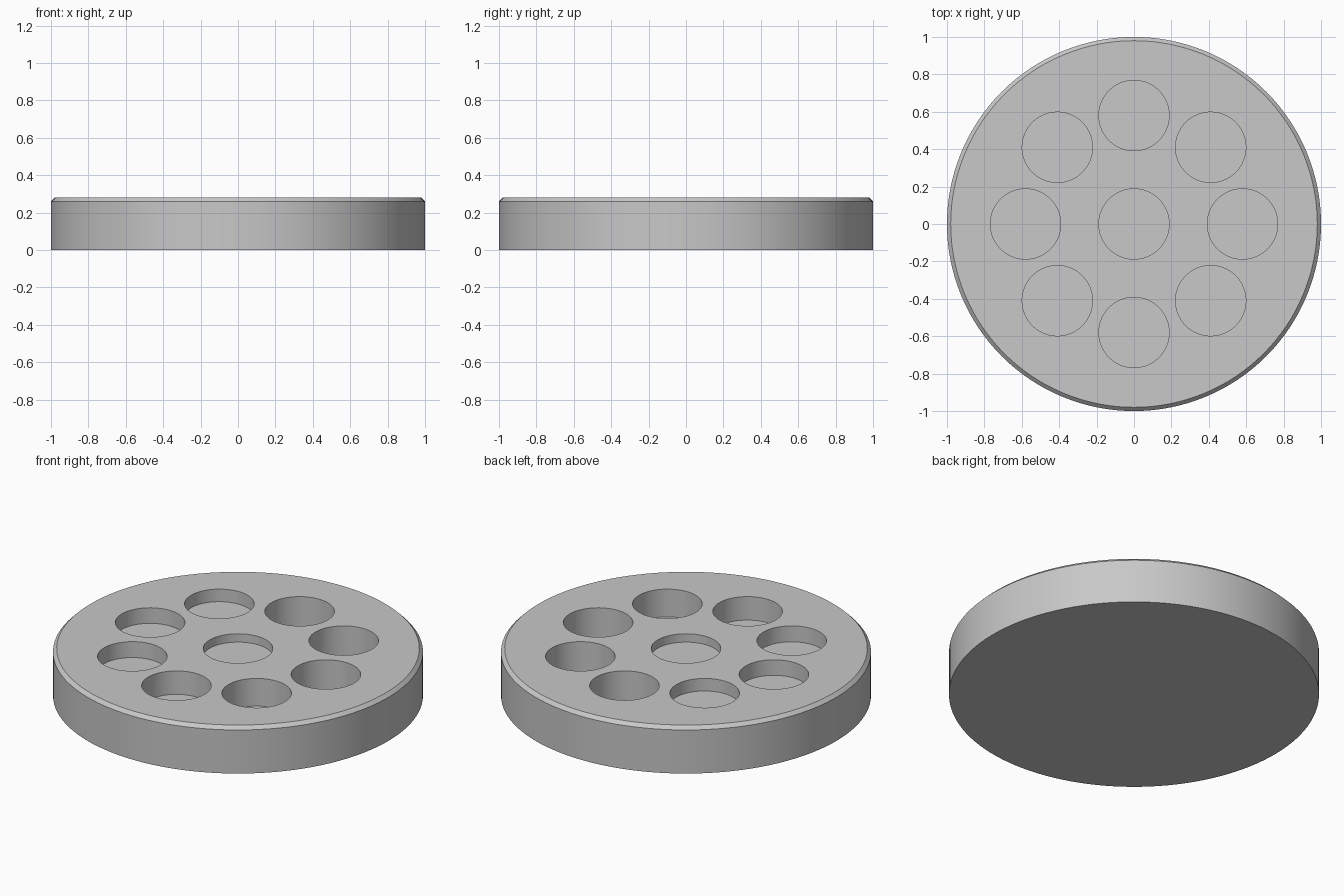
import bpy
import bmesh
from math import cos, sin, radians
from mathutils import Matrix

if "Cube" in bpy.data.objects:
    bpy.data.objects.remove(bpy.data.objects["Cube"])

HEIGHT = 0.28
CHAMFER = 0.02
POCKET_RADIUS = 0.188
RING_RADIUS = 0.58
CENTRE_DEPTH = 0.05
# Ring pocket depths, counter-clockwise from +x in 45 degree steps
RING_DEPTHS = [0.19, 0.21, 0.235, 0.075, 0.093, 0.095, 0.14, 0.165]

grey = bpy.data.materials.new("plain grey")
grey.diffuse_color = (0.58, 0.58, 0.58, 1)
grey.use_nodes = True
grey.node_tree.nodes["Principled BSDF"].inputs["Base Color"].default_value = grey.diffuse_color


def make_object(name, bm):
    mesh = bpy.data.meshes.new(name)
    bm.to_mesh(mesh)
    bm.free()
    mesh.materials.append(grey)
    obj = bpy.data.objects.new(name, mesh)
    bpy.context.collection.objects.link(obj)
    return obj


def add_cylinder(bm, x, y, bottom, top, radius, segments):
    place = Matrix.Translation((x, y, (bottom + top) / 2))
    return bmesh.ops.create_cone(bm, cap_ends=True, segments=segments, radius1=radius,
                                 radius2=radius, depth=top - bottom, matrix=place)


# Round plate with a chamfered upper rim
bm = bmesh.new()
add_cylinder(bm, 0, 0, 0, HEIGHT, 1.0, 128)
rim = [e for e in bm.edges if all(v.co.z > HEIGHT - 0.001 for v in e.verts)]
bmesh.ops.bevel(bm, geom=rim, offset=CHAMFER, segments=1, affect='EDGES')
plate = make_object("round_plate", bm)

# Cutter: one centre pocket and a ring of pockets of different depths
bm = bmesh.new()
add_cylinder(bm, 0, 0, HEIGHT - CENTRE_DEPTH, HEIGHT + 0.1, POCKET_RADIUS, 64)
for i, depth in enumerate(RING_DEPTHS):
    a = radians(45 * i)
    add_cylinder(bm, RING_RADIUS * cos(a), RING_RADIUS * sin(a),
                 HEIGHT - depth, HEIGHT + 0.1, POCKET_RADIUS, 64)
cutter = make_object("pocket_cutter", bm)
cutter.hide_render = True

# Sink the pockets into the plate
cut = plate.modifiers.new("pockets", 'BOOLEAN')
cut.operation = 'DIFFERENCE'
cut.solver = 'EXACT'
cut.object = cutter
bpy.context.view_layer.objects.active = plate
plate.select_set(True)
bpy.ops.object.modifier_apply(modifier=cut.name)
bpy.data.objects.remove(cutter)

# Smooth round walls, crisp edges
bpy.ops.object.shade_smooth_by_angle(angle=radians(30))
